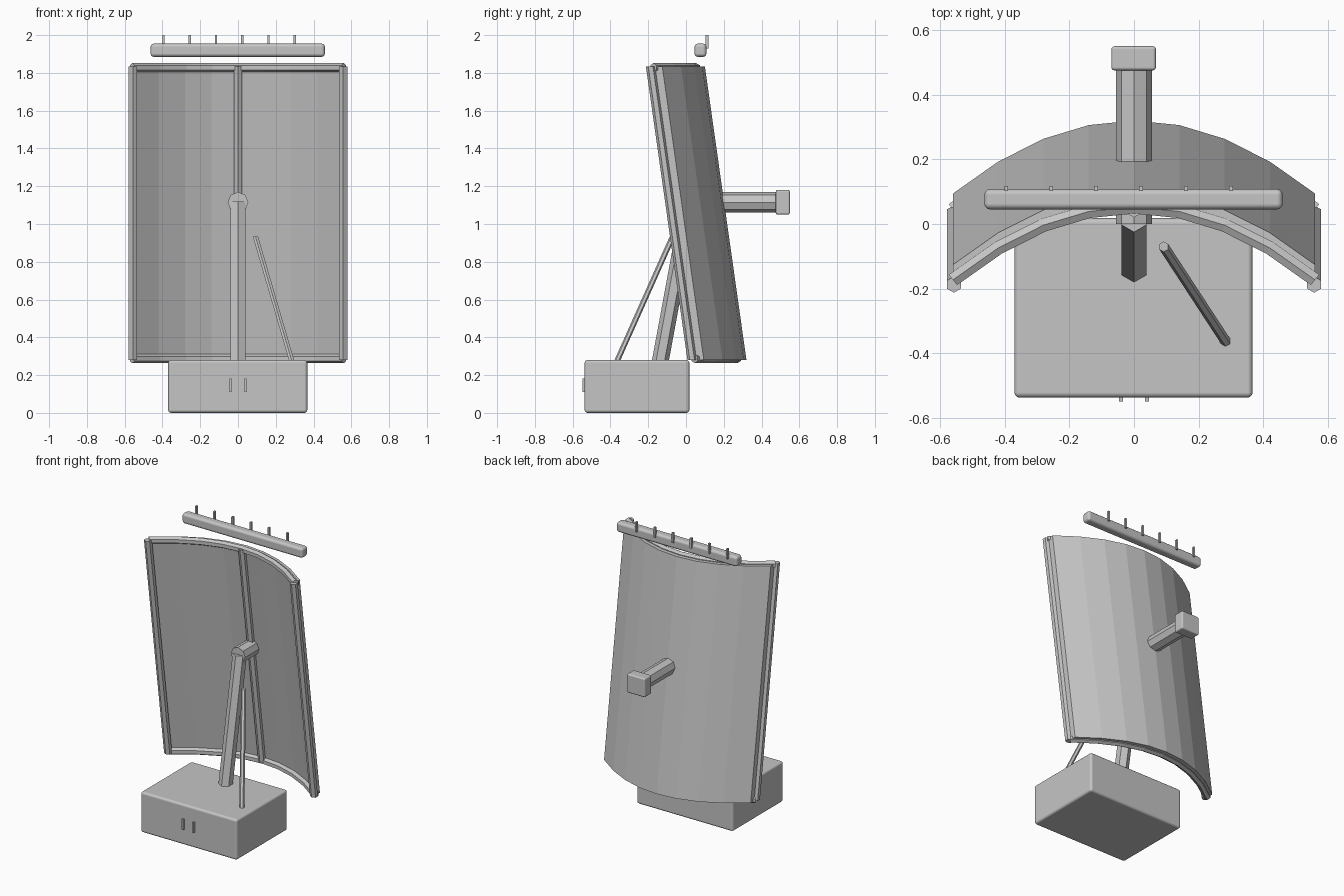
import bpy, bmesh, math
from mathutils import Vector

if "Cube" in bpy.data.objects:
    bpy.data.objects.remove(bpy.data.objects["Cube"])

grey = bpy.data.materials.new("mid_grey")
grey.diffuse_color = (0.56, 0.56, 0.56, 1)
grey.use_nodes = True
grey.node_tree.nodes["Principled BSDF"].inputs["Base Color"].default_value = grey.diffuse_color

X, Y, Z = Vector((1, 0, 0)), Vector((0, 1, 0)), Vector((0, 0, 1))
Z0, Z1, HALF = 0.28, 1.835, 0.56       # panel bottom, top and half width


def finish(name, bm):
    bmesh.ops.recalc_face_normals(bm, faces=bm.faces)
    me = bpy.data.meshes.new(name)
    bm.to_mesh(me)
    bm.free()
    me.materials.append(grey)
    ob = bpy.data.objects.new(name, me)
    bpy.context.collection.objects.link(ob)
    return ob


def box(name, lo, hi, bevel=0.0):
    bm = bmesh.new()
    bmesh.ops.create_cube(bm, size=1)
    for v in bm.verts:
        v.co = Vector([(a + b) / 2 + c * (b - a) for a, b, c in zip(lo, hi, v.co)])
    ob = finish(name, bm)
    if bevel:
        for p in ob.data.polygons:
            p.use_smooth = True
        m = ob.modifiers.new("bevel", 'BEVEL')
        m.width, m.segments, m.harden_normals = bevel, 3, True
    return ob


def tube(name, path, r, n, phase, sides, up):
    """Sweep an n-sided section along path; sides gives the section axis at each point."""
    bm = bmesh.new()
    rings = []
    for p, s in zip(path, sides):
        angles = [phase + 2 * math.pi * k / n for k in range(n)]
        rings.append([bm.verts.new(Vector(p) + r * (math.cos(a) * s + math.sin(a) * up))
                      for a in angles])
    for a, b in zip(rings, rings[1:]):
        for k in range(n):
            j = (k + 1) % n
            bm.faces.new((a[k], a[j], b[j], b[k]))
    bm.faces.new(rings[0])
    bm.faces.new(rings[-1])
    return finish(name, bm)


def panel_y(x, z):
    """Back surface of the leaning parabolic trough."""
    return 0.10 + (Z1 - z) * 0.1415 - 0.72 * x * x


# Curved reflector: a row of thick flat slats sharing their edges
xs = [-HALF + i * HALF / 4 for i in range(9)]
bm = bmesh.new()
cols = [[bm.verts.new((x, panel_y(x, z) - d, z))
         for z, d in ((Z0, 0), (Z1, 0), (Z1, 0.045), (Z0, 0.045))] for x in xs]
for a, b in zip(cols, cols[1:]):
    for k in range(4):
        j = (k + 1) % 4
        bm.faces.new((a[k], a[j], b[j], b[k]))
bm.faces.new(cols[0])
bm.faces.new(cols[-1])
finish("reflector_sheet", bm)

# Curved rims at top and bottom, in front of the sheet
for name, z in (("top_rim", 1.828), ("bottom_rim", 0.287)):
    path = [(x, panel_y(x, z) - 0.048, z) for x in xs]
    normals = [Vector((1.44 * x, 1, 0)).normalized() for x in xs]
    tube(name, path, 0.024, 6, math.pi / 2, normals, Z)

# Side rails and centre rib
for name, x, d in (("left_rail", -0.557, 0.064), ("right_rail", 0.557, 0.064),
                   ("centre_rib", 0, 0.055)):
    path = [(x, panel_y(x, z) - d, z) for z in (Z0, Z1)]
    tube(name, path, 0.025, 6, math.pi / 2, [X, X], Y)

# Base, post and brace
box("base", (-0.37, -0.537, 0), (0.367, 0.018, 0.28), 0.016)
tube("post", [(0, -0.146, 0.22), (0, 0.02, 1.12)], 0.045, 6, math.pi / 2, [X, X], Y)
tube("brace", [(0.292, -0.376, 0.25), (0.092, -0.07, 0.935)], 0.016, 6, math.pi / 2, [X, X], Y)

# Pivot arm through the sheet, with counterweight
tube("pivot_arm", [(0, 0.0, 1.115), (0, 0.49, 1.115)], 0.055, 8, 0, [X, X], Z)
box("counterweight", (-0.07, 0.475, 1.05), (0.068, 0.55, 1.18), 0.01)

# Overhead bar with pins
box("overhead_bar", (-0.463, 0.045, 1.885), (0.46, 0.108, 1.955), 0.018)
for i in range(6):
    x = -0.395 + i * 0.139
    box("bar_pin", (x - 0.006, 0.102, 1.93), (x + 0.006, 0.118, 2.0))

# Handles on the base front
for s in (-1, 1):
    box("base_handle", (s * 0.04 - 0.006, -0.549, 0.11), (s * 0.04 + 0.006, -0.53, 0.182))
